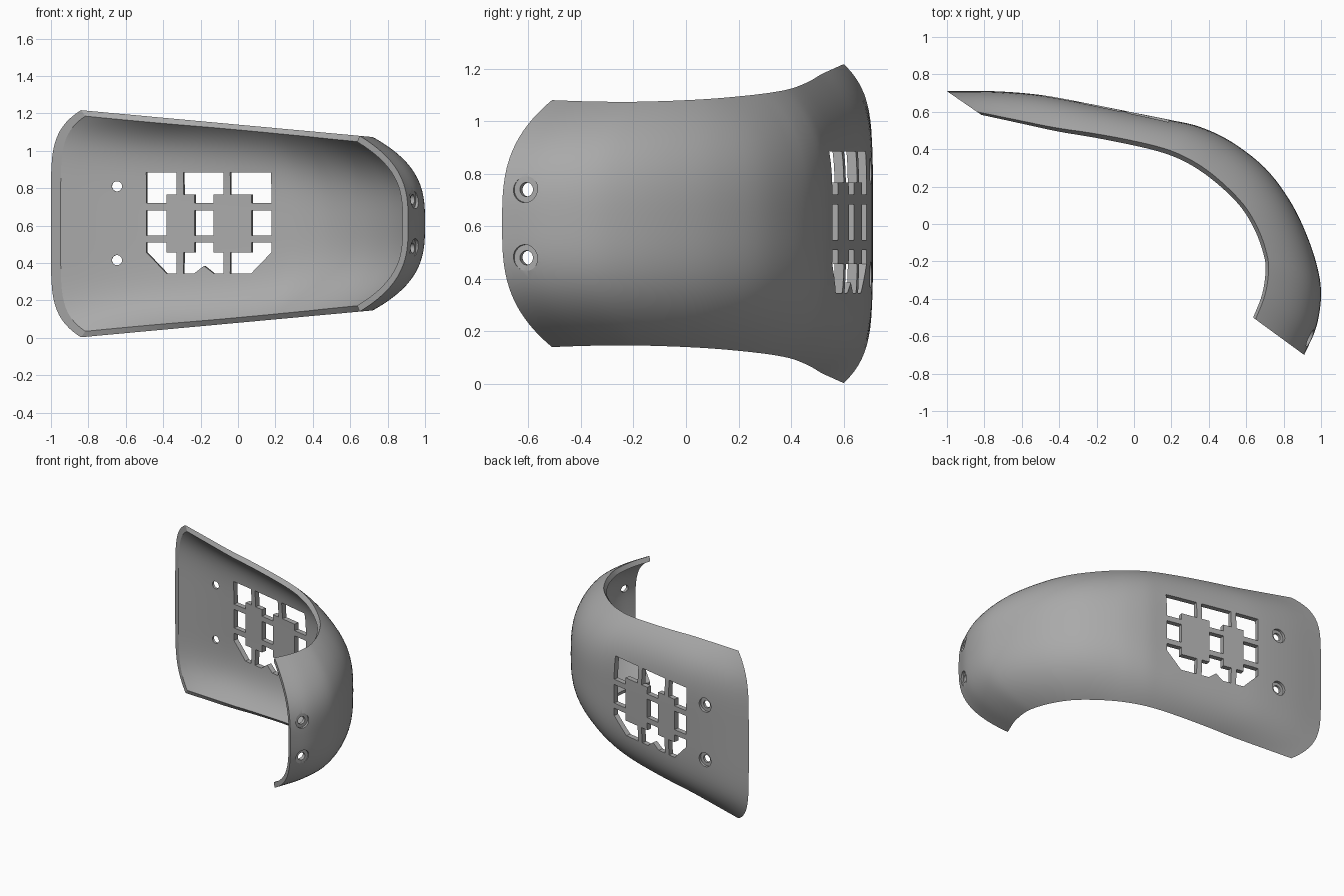
import bpy, bmesh, math
from mathutils import Vector

if "Cube" in bpy.data.objects:
    bpy.data.objects.remove(bpy.data.objects["Cube"])

grey = bpy.data.materials.new("plain grey")
grey.use_nodes = True
GREY = (0.4, 0.4, 0.4, 1)
grey.diffuse_color = GREY
grey.node_tree.nodes["Principled BSDF"].inputs["Base Color"].default_value = GREY

MID_Z, THICK = 0.61, 0.036

# Plan of the shell: bulging centre line and the rim line, station by station
CENTRE = [(-1, .71), (-.75, .71), (-.5, .69), (-.25, .645), (0, .595), (.2, .555),
          (.35, .52), (.52, .44), (.7, .3), (.83, .13), (.92, -.05), (.98, -.23),
          (1, -.38), (.975, -.55), (.91, -.7)]
RIM = [(-.84, .6), (-.62, .555), (-.42, .515), (-.22, .485), (-.03, .45), (.14, .41),
       (.26, .365), (.38, .295), (.5, .195), (.6, .085), (.67, -.04), (.71, -.16),
       (.72, -.25), (.70, -.38), (.65, -.51)]


def smooth_path(points, steps=5):
    """Catmull-Rom curve through the points."""
    p = [Vector(q) for q in points]
    p = [2 * p[0] - p[1]] + p + [2 * p[-1] - p[-2]]
    out = []
    for i in range(1, len(p) - 2):
        a, b, c, d = p[i - 1:i + 3]
        for k in range(steps):
            t = k / steps
            out.append(0.5 * (2 * b + (c - a) * t + (2 * a - 5 * b + 4 * c - d) * t * t
                              + (3 * b - 3 * c + d - a) * t ** 3))
    return out + [p[-2]]


def make_object(name, bm):
    bmesh.ops.recalc_face_normals(bm, faces=bm.faces)
    mesh = bpy.data.meshes.new(name)
    bm.to_mesh(mesh)
    bm.free()
    mesh.materials.append(grey)
    obj = bpy.data.objects.new(name, mesh)
    bpy.context.collection.objects.link(obj)
    return obj


# Shell: closed cross-sections lofted along the plan
def section(m, r, tangent, t):
    depth = r - m
    length = depth.length
    d = depth / length
    power = 6 - 3 * min(1, t / 0.5)
    half = 0.607 - 0.092 * (r.x + 0.84)
    sine = abs(tangent.normalized().cross(d))
    outer, inner = [], []
    n = 20
    for j in range(-n, n + 1):
        v = math.sin(j / n * math.pi / 2)
        s = length * abs(v) ** power
        slope = math.copysign(length * power * abs(v) ** (power - 1), v) / half
        nd, nz = Vector((1, -slope)).normalized()
        outer.append((*(m + d * s), MID_Z + v * half))
        inner.append((*(m + d * (s + nd * THICK / sine)), MID_Z + v * half + nz * THICK))
    return outer + inner[::-1]


bm = bmesh.new()
mids, rims = smooth_path(CENTRE), smooth_path(RIM)
last = len(mids) - 1
rings = []
for i, (m, r) in enumerate(zip(mids, rims)):
    tangent = mids[min(i + 1, last)] - mids[max(i - 1, 0)]
    rings.append([bm.verts.new(co) for co in section(m, r, tangent, i / last)])
count = len(rings[0])
for a, b in zip(rings, rings[1:]):
    for j in range(count):
        k = (j + 1) % count
        bm.faces.new((a[j], a[k], b[k], b[j]))
for ring in (rings[0], rings[-1]):
    for j in range(count // 2 - 1):
        bm.faces.new((ring[j], ring[j + 1], ring[-2 - j], ring[-1 - j]))
shell = make_object("curved_shell", bm)

# Window cutter: open cells left between the bars and the two solid blocks
XS = [-.484, -.377, -.323, -.286, -.227, -.125, -.072, -.035, .078, .184]
ZS = [.345, .457, .51, .548, .682, .72, .767, .885]
AXIS = Vector((.19, .98, 0))
bm = bmesh.new()
for i in range(len(XS) - 1):
    for j in range(len(ZS) - 1):
        bar = i in (2, 6) or j in (2, 4)
        block = i in (1, 2, 3, 5, 6, 7) and 1 <= j <= 5
        if bar or block:
            continue
        x0, x1, z0, z1 = XS[i], XS[i + 1], ZS[j], ZS[j + 1]
        pts = [(x0, z0), (x1, z0), (x1, z1), (x0, z1)]
        if j == 0 and i == 0:
            pts.pop(0)
        elif j == 0 and i == 8:
            pts.pop(1)
        elif j == 0 and i == 4:
            pts.insert(1, ((x0 + x1) / 2, z0 + .04))
        # start in front of the inner wall, level with it along the axis
        bm.faces.new([bm.verts.new((x - .04, .58 - .2 * x - .2, z)) for x, z in pts])
bmesh.ops.remove_doubles(bm, verts=bm.verts, dist=0.0005)
solid = bmesh.ops.extrude_face_region(bm, geom=bm.faces[:])
bmesh.ops.translate(bm, vec=AXIS * .45,
                    verts=[g for g in solid["geom"] if isinstance(g, bmesh.types.BMVert)])
cutters = [make_object("window_cutter", bm)]


# Screw holes: a through hole with a wider counterbore on the outside
def cylinder(name, start, axis, radius, length):
    bm = bmesh.new()
    bmesh.ops.create_cone(bm, cap_ends=True, segments=32, radius1=radius,
                          radius2=radius, depth=length)
    obj = make_object(name, bm)
    axis = Vector(axis).normalized()
    obj.rotation_euler = axis.to_track_quat('Z', 'Y').to_euler()
    obj.location = Vector(start) + axis * length / 2
    cutters.append(obj)


for spot, axis, heights in (((-.645, .705), (.05, 1, 0), (.415, .81)),
                            ((.952, -.615), (.92, -.38, 0), (.48, .74))):
    a = Vector(axis).normalized()
    for z in heights:
        surface = Vector((*spot, z))
        cylinder("hole_cutter", surface - a * .12, a, .027, .24)
        cylinder("counterbore_cutter", surface - a * .02, a, .05, .15)

for cutter in cutters:
    cutter.hide_render = True
    mod = shell.modifiers.new(cutter.name, 'BOOLEAN')
    mod.operation = 'DIFFERENCE'
    mod.solver = 'EXACT'
    mod.object = cutter

# Apply the cuts, drop the cutters and shade
bpy.context.view_layer.objects.active = shell
shell.select_set(True)
for name in [m.name for m in shell.modifiers]:
    bpy.ops.object.modifier_apply(modifier=name)
for cutter in cutters:
    bpy.data.objects.remove(cutter)
bpy.ops.object.shade_smooth_by_angle(angle=math.radians(30))
